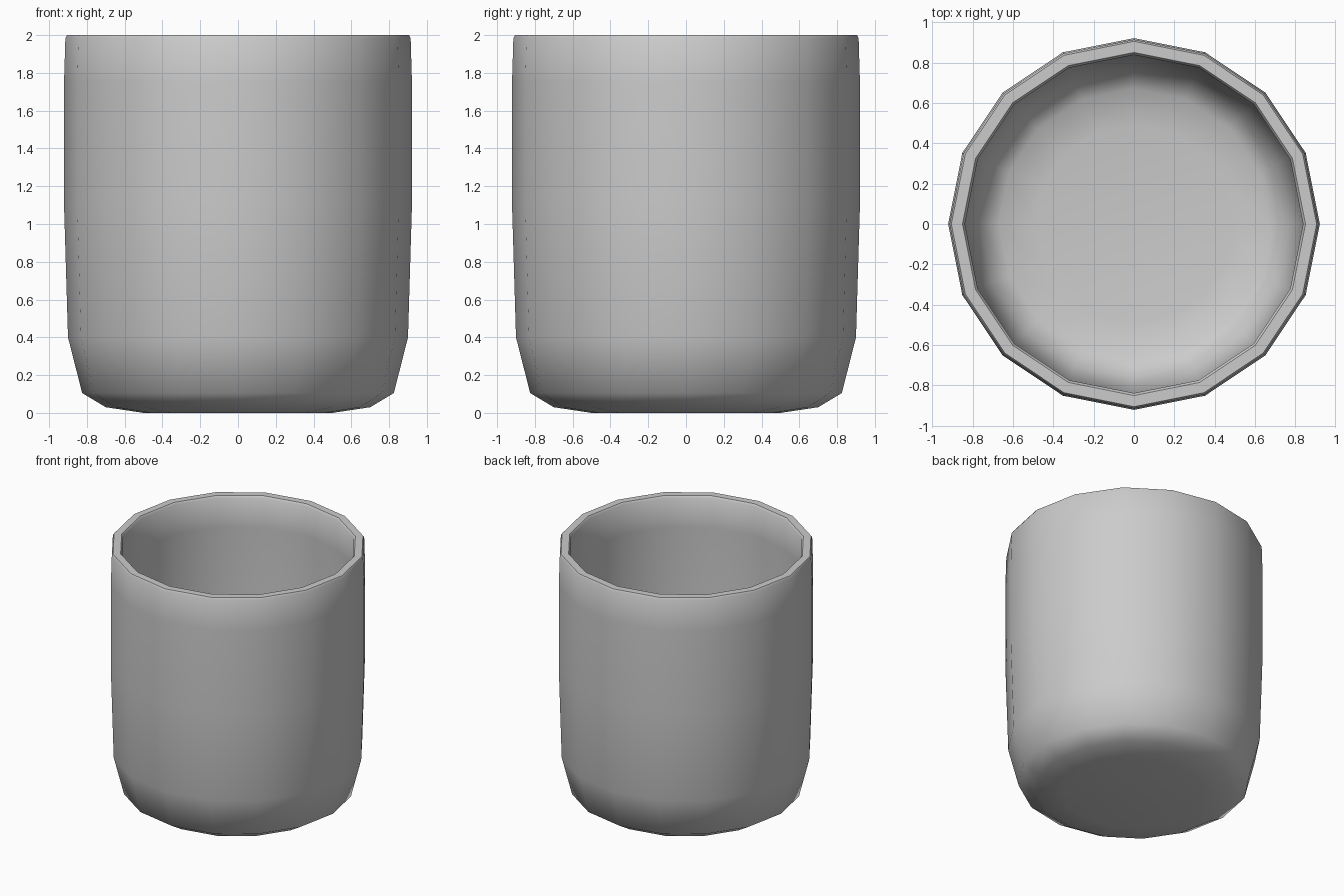
import bpy, bmesh
from math import cos, sin, tau

if "Cube" in bpy.data.objects:
    bpy.data.objects.remove(bpy.data.objects["Cube"])

SIDES = 16

# Closed wall profile (radius, height): outside bottom up to the rim, then down the inside
profile = [
    (0.50, 0.00), (0.70, 0.03), (0.825, 0.105), (0.90, 0.40), (0.921, 1.10),
    (0.921, 1.75), (0.914, 1.985), (0.905, 2.00),
    (0.85, 2.00), (0.838, 1.985), (0.845, 1.75), (0.845, 1.10),
    (0.825, 0.42), (0.76, 0.16), (0.67, 0.105), (0.49, 0.08),
]

# Cup body: rings joined by quads, capped at the outer base and inner floor
bm = bmesh.new()
rings = [[bm.verts.new((r * cos(tau * i / SIDES), r * sin(tau * i / SIDES), z))
          for i in range(SIDES)] for r, z in profile]
for a, b in zip(rings, rings[1:]):
    for i in range(SIDES):
        j = (i + 1) % SIDES
        bm.faces.new((a[i], a[j], b[j], b[i]))
bm.faces.new(rings[0][::-1])
bm.faces.new(rings[-1])
bmesh.ops.recalc_face_normals(bm, faces=bm.faces)
for f in bm.faces:
    f.smooth = True

# Keep the rim edges crisp
for e in bm.edges:
    if all(v.co.z > 1.999 for v in e.verts):
        e.smooth = False

mesh = bpy.data.meshes.new("cup")
bm.to_mesh(mesh)
bm.free()
cup = bpy.data.objects.new("cup", mesh)
bpy.context.collection.objects.link(cup)
